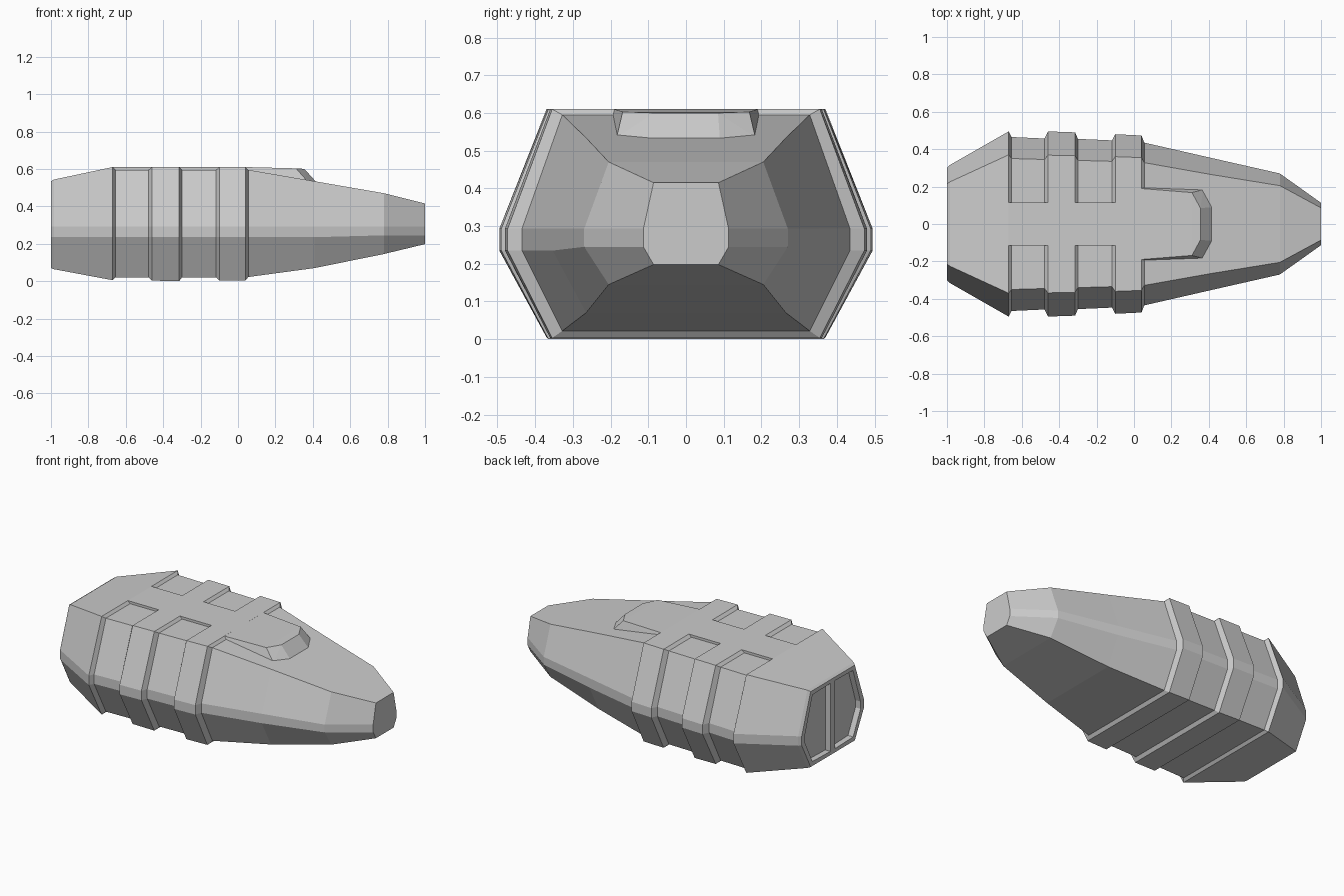
import bpy, bmesh

if "Cube" in bpy.data.objects:
    bpy.data.objects.remove(bpy.data.objects["Cube"])


def finish(bm, name):
    bmesh.ops.recalc_face_normals(bm, faces=bm.faces)
    mesh = bpy.data.meshes.new(name)
    bm.to_mesh(mesh)
    bm.free()
    obj = bpy.data.objects.new(name, mesh)
    bpy.context.collection.objects.link(obj)
    return obj


def hull_from_points(points, name):
    # Convex solid from half of its points, mirrored across y
    bm = bmesh.new()
    for x, y, z in points:
        for s in (1, -1):
            bm.verts.new((x, s * y, z))
    bmesh.ops.convex_hull(bm, input=bm.verts)
    bmesh.ops.dissolve_limit(bm, angle_limit=0.01, verts=bm.verts, edges=bm.edges)
    return finish(bm, name)


# Hull stations: x, middle half width, top/bottom half width, top z, bottom z
stations = [
    (-1.00, 0.302, 0.215, 0.534, 0.070),
    (-0.985, 0.315, 0.225, 0.543, 0.064),
    (-0.67, 0.495, 0.370, 0.610, 0.005),
    (-0.655, 0.465, 0.350, 0.595, 0.020),
    (-0.478, 0.457, 0.345, 0.595, 0.020),
    (-0.46, 0.495, 0.368, 0.610, 0.003),
    (-0.315, 0.490, 0.365, 0.610, 0.000),
    (-0.30, 0.455, 0.340, 0.595, 0.020),
    (-0.118, 0.447, 0.335, 0.595, 0.020),
    (-0.10, 0.480, 0.360, 0.610, 0.003),
    (0.04, 0.473, 0.355, 0.610, 0.003),
    (0.055, 0.435, 0.328, 0.595, 0.022),
    (0.41, 0.354, 0.265, 0.534, 0.070),
    (0.78, 0.270, 0.205, 0.470, 0.145),
    (1.00, 0.113, 0.086, 0.415, 0.198),
]

# Main hull: octagonal loft with banded ridges
bm = bmesh.new()
rings = []
for x, wm, wt, zt, zb in stations:
    low = 0.235 if x < 0.7 else 0.245
    half = [(wt, zb), (wm, low), (wm, 0.293), (wt, zt)]
    loop = half + [(-y, z) for y, z in reversed(half)]
    rings.append([bm.verts.new((x, y, z)) for y, z in loop])
for a, b in zip(rings, rings[1:]):
    for i in range(8):
        j = (i + 1) % 8
        bm.faces.new((a[i], a[j], b[j], b[i]))
bm.faces.new(rings[-1])
bm.faces.new(list(reversed(rings[0])))
bmesh.ops.recalc_face_normals(bm, faces=bm.faces)

# Twin rear recesses either side of a central bar
bmesh.ops.bisect_plane(bm, geom=bm.verts[:] + bm.edges[:] + bm.faces[:],
                       plane_co=(0, 0, 0), plane_no=(0, 1, 0))
rear = [f for f in bm.faces if f.normal.x < -0.99 and f.calc_center_median().x < -0.995]
bmesh.ops.inset_individual(bm, faces=rear, thickness=0.032, depth=0)
ext = bmesh.ops.extrude_discrete_faces(bm, faces=rear)
for f in ext["faces"]:
    bmesh.ops.translate(bm, verts=f.verts, vec=(0.035, 0, 0))
finish(bm, "hull")

# Raised spine blocks bridging the grooves on top
for n, (x0, x1) in enumerate([(-0.67, -0.46), (-0.315, -0.10)]):
    hull_from_points([(x, 0.115, z) for x in (x0, x1) for z in (0.56, 0.61)],
                     f"spine_block_{n + 1}")

# Raised canopy on the nose
hull_from_points([
    (0.035, 0.19, 0.61), (0.31, 0.168, 0.603), (0.355, 0.085, 0.60),
    (0.035, 0.20, 0.58), (0.37, 0.184, 0.535), (0.42, 0.09, 0.528),
    (0.035, 0.19, 0.50), (0.36, 0.17, 0.50), (0.40, 0.085, 0.50),
], "canopy")
